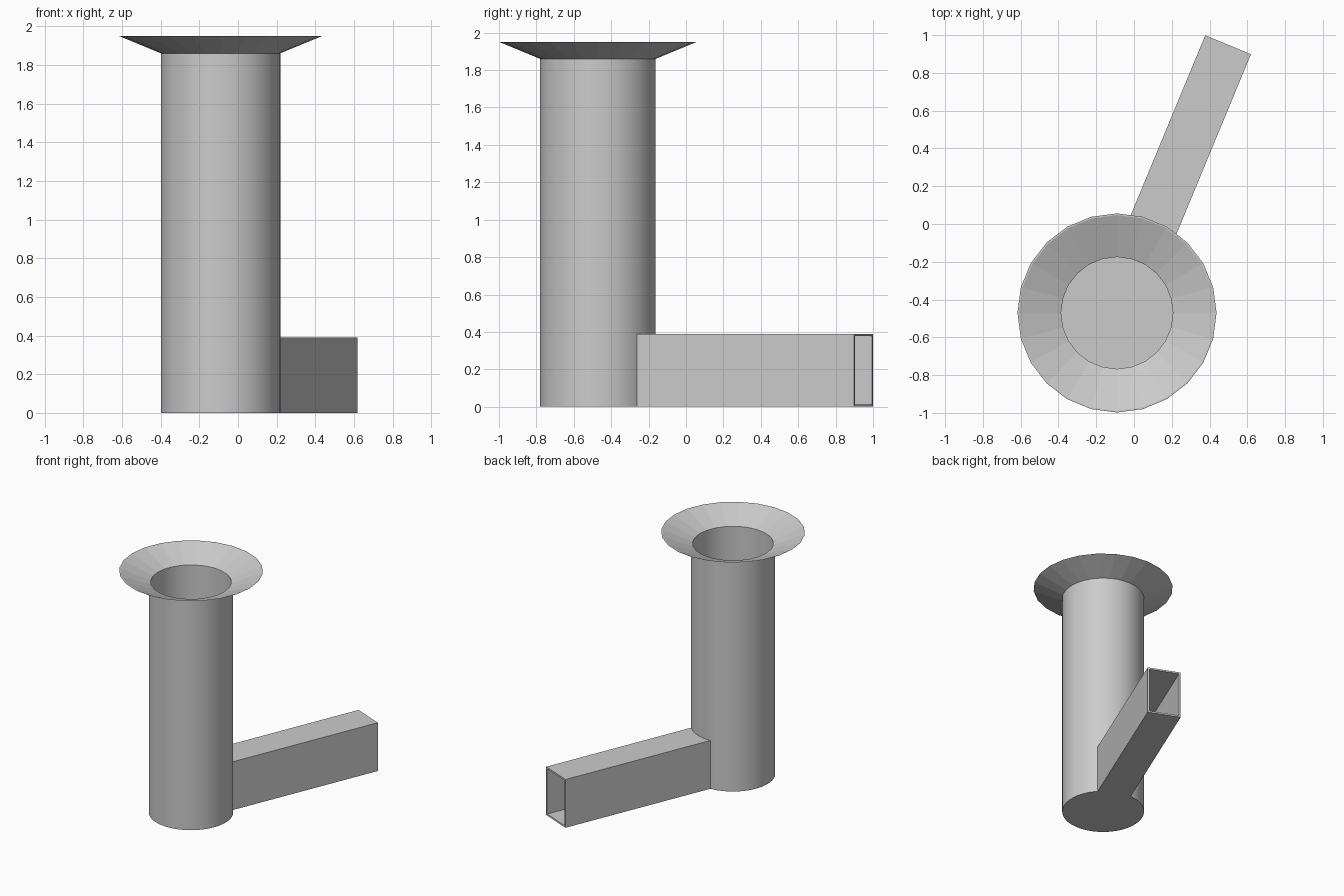
import bpy, bmesh, math
from mathutils import Matrix

if "Cube" in bpy.data.objects:
    bpy.data.objects.remove(bpy.data.objects["Cube"])

CX, CY = -0.09, -0.471      # tube axis
R, WALL = 0.309, 0.013      # tube radius, sheet thickness
H_TUBE, H_TOP = 1.86, 1.95
ANGLE = math.radians(67.5)  # duct direction
DUCT_W, DUCT_H, DUCT_END = 0.262, 0.39, 1.537


def new_object(name, bm):
    bmesh.ops.recalc_face_normals(bm, faces=bm.faces)
    mesh = bpy.data.meshes.new(name)
    bm.to_mesh(mesh)
    bm.free()
    obj = bpy.data.objects.new(name, mesh)
    bpy.context.collection.objects.link(obj)
    return obj


def cylinder(name, radius, z0, z1):
    bm = bmesh.new()
    bmesh.ops.create_cone(bm, cap_ends=True, segments=96, radius1=radius,
                          radius2=radius, depth=z1 - z0,
                          matrix=Matrix.Translation((CX, CY, (z0 + z1) / 2)))
    return new_object(name, bm)


def duct_box(name, start, end, width, z0, z1):
    bm = bmesh.new()
    place = (Matrix.Translation((CX, CY, 0)) @ Matrix.Rotation(ANGLE, 4, 'Z')
             @ Matrix.Translation(((start + end) / 2, 0, (z0 + z1) / 2))
             @ Matrix.Diagonal((end - start, width, z1 - z0, 1)))
    bmesh.ops.create_cube(bm, size=1, matrix=place)
    return new_object(name, bm)


def combine(target, other, operation):
    mod = target.modifiers.new(operation.lower(), 'BOOLEAN')
    mod.operation, mod.object, mod.solver = operation, other, 'EXACT'
    bpy.context.view_layer.objects.active = target
    bpy.ops.object.modifier_apply(modifier=mod.name)
    bpy.data.objects.remove(other)


# Upright tube with the square feed duct, hollowed as one sheet body
body = cylinder("tube_and_duct", R, 0, H_TUBE)
combine(body, duct_box("duct_outer", 0.1, DUCT_END, DUCT_W, 0, DUCT_H), 'UNION')
hollow = cylinder("hollow", R - WALL, WALL, H_TUBE + 0.1)
combine(hollow, duct_box("duct_hollow", 0.1, DUCT_END + 0.1, DUCT_W - 2 * WALL,
                         WALL, DUCT_H - WALL), 'UNION')
combine(body, hollow, 'DIFFERENCE')

bpy.ops.object.select_all(action='DESELECT')
body.select_set(True)
bpy.context.view_layer.objects.active = body
bpy.ops.object.shade_smooth_by_angle(angle=math.radians(30))

# Flared rim: 24-sided flat-faced cone shell
profile = [(R - WALL, H_TUBE), (R, H_TUBE), (0.527, H_TOP), (0.518, H_TOP)]
SIDES = 24
bm = bmesh.new()
rings = [[bm.verts.new((CX + r * math.cos(i * math.tau / SIDES),
                        CY + r * math.sin(i * math.tau / SIDES), z))
          for r, z in profile] for i in range(SIDES)]
for i in range(SIDES):
    a, b = rings[i], rings[(i + 1) % SIDES]
    for j in range(4):
        k = (j + 1) % 4
        bm.faces.new((a[j], b[j], b[k], a[k]))
new_object("flared_rim", bm)
